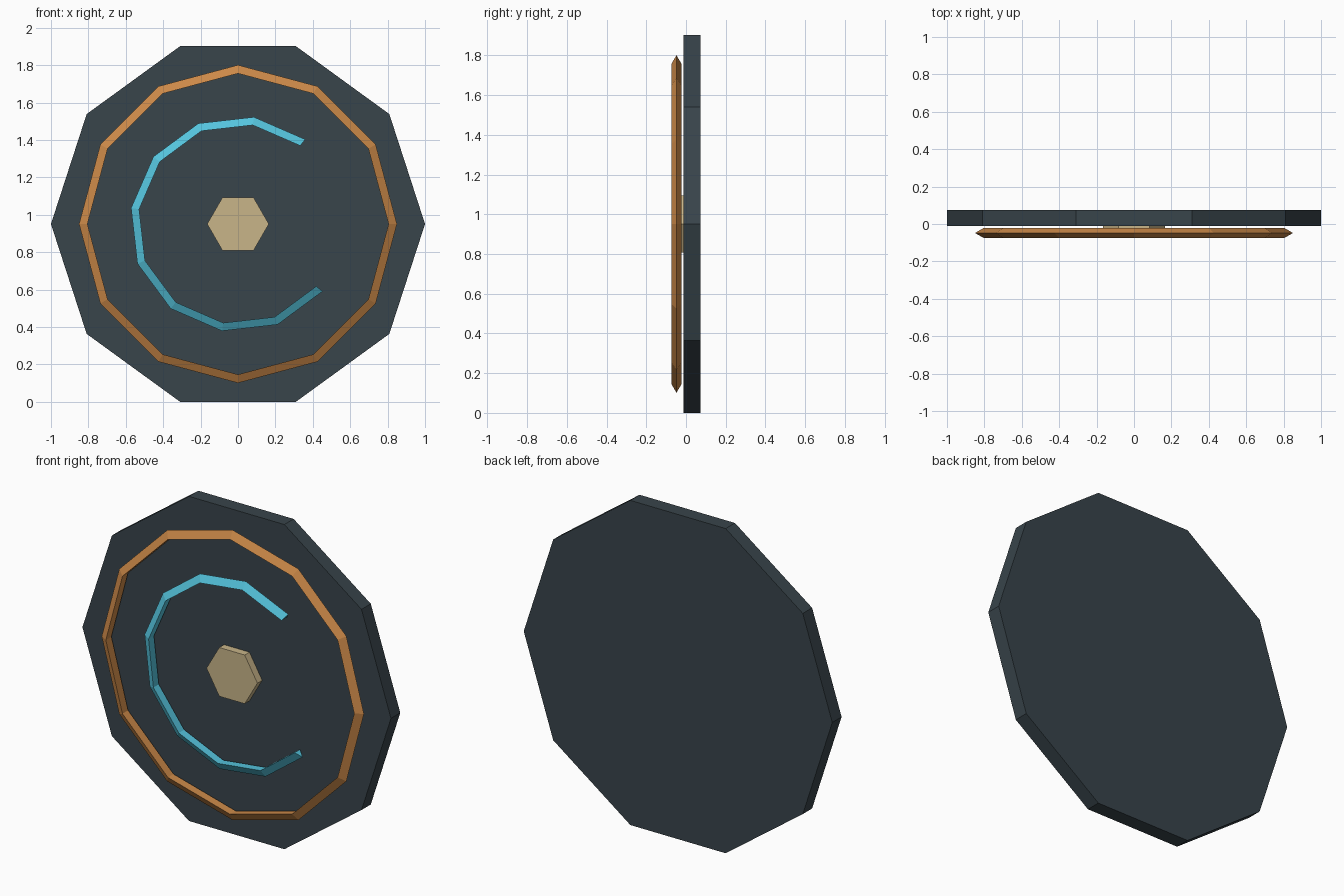
import bpy, bmesh, math

if "Cube" in bpy.data.objects:
    bpy.data.objects.remove(bpy.data.objects["Cube"])

CZ = math.cos(math.radians(18))  # centre height of the ten-sided disc


def material(name, rgb):
    m = bpy.data.materials.new(name)
    m.diffuse_color = (*rgb, 1)
    m.use_nodes = True
    m.node_tree.nodes["Principled BSDF"].inputs["Base Color"].default_value = m.diffuse_color
    return m


def add_object(name, bm, mat):
    bmesh.ops.recalc_face_normals(bm, faces=bm.faces)
    me = bpy.data.meshes.new(name)
    bm.to_mesh(me)
    bm.free()
    me.materials.append(mat)
    ob = bpy.data.objects.new(name, me)
    bpy.context.collection.objects.link(ob)
    return ob


def polar(radius, degrees, y):
    a = math.radians(degrees)
    return (radius * math.cos(a), y, CZ + radius * math.sin(a))


def prism(name, sides, radius, y0, y1, mat):
    """Regular prism whose axis runs front to back."""
    bm = bmesh.new()
    loops = [[bm.verts.new(polar(radius, 360 * i / sides, y)) for i in range(sides)]
             for y in (y0, y1)]
    for loop in loops:
        bm.faces.new(loop)
    for i in range(sides):
        j = (i + 1) % sides
        bm.faces.new((loops[0][i], loops[0][j], loops[1][j], loops[1][i]))
    return add_object(name, bm, mat)


def band(name, major, minor, y, start, segments, mat):
    """Triangular-section band in 30 degree steps; 12 segments close the loop."""
    closed = segments == 12
    bm = bmesh.new()
    rings = []
    for i in range(segments if closed else segments + 1):
        section = []
        for k in range(3):
            t = math.radians(120 * k)
            section.append(bm.verts.new(
                polar(major + minor * math.cos(t), start + 30 * i, y + minor * math.sin(t))))
        rings.append(section)
    for i in range(segments):
        a, b = rings[i], rings[(i + 1) % len(rings)]
        for k in range(3):
            n = (k + 1) % 3
            bm.faces.new((a[k], a[n], b[n], b[k]))
    if not closed:
        bm.faces.new(rings[0])
        bm.faces.new(rings[-1])
    return add_object(name, bm, mat)


slate = material("dark_slate", (0.040, 0.058, 0.070))
copper = material("copper", (0.60, 0.25, 0.065))
cyan = material("cyan", (0.09, 0.55, 0.72))
sand = material("sand", (0.58, 0.46, 0.25))

# Backing disc
prism("disc", 10, 1.0, -0.012, 0.074, slate)
# Outer trim ring, standing just clear of the disc
band("outer_ring", 0.82, 0.03, -0.048, 0, 12, copper)
# Open three-quarter arc
band("inner_arc", 0.549, 0.029, -0.048, 51.5, 9, cyan)
# Six-sided centre hub
prism("hub", 6, 0.165, -0.056, -0.012, sand)
